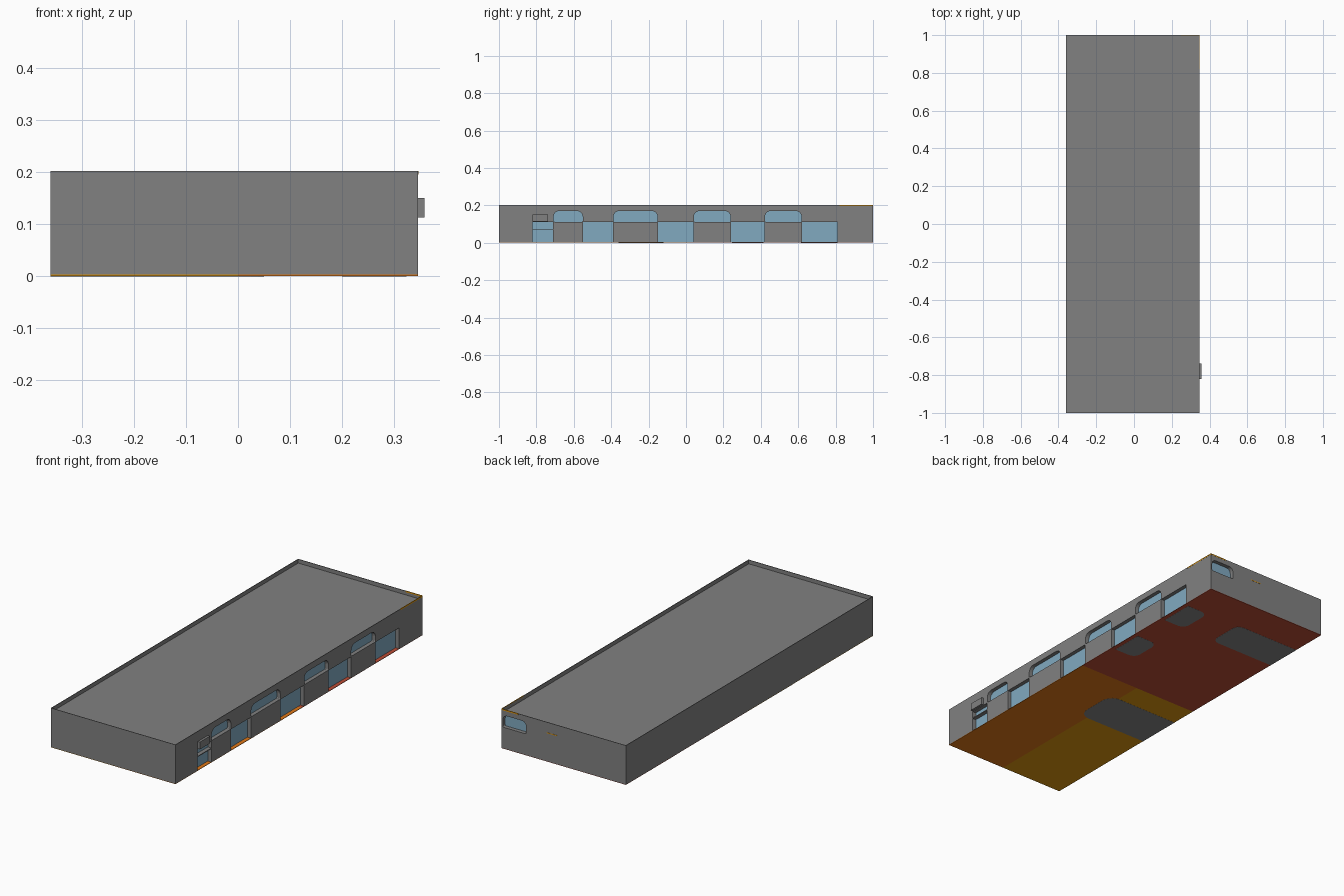
import bpy, bmesh, math

if "Cube" in bpy.data.objects:
    bpy.data.objects.remove(bpy.data.objects["Cube"])

X0, X1, H = -0.36, 0.346, 0.202
DEPTH = 0.022          # recess depth of doors and windows
FLOOR = 0.003


def material(name, rgb):
    m = bpy.data.materials.new(name)
    m.diffuse_color = (*rgb, 1)
    m.use_nodes = True
    m.node_tree.nodes["Principled BSDF"].inputs["Base Color"].default_value = m.diffuse_color
    return m


GREY = material("wall grey", (0.22, 0.22, 0.22))
MAT = material("mat grey", (0.24, 0.24, 0.24))
BLUE = material("glass blue", (0.22, 0.40, 0.53))
RED = material("floor red", (0.50, 0.075, 0.037))
ORANGE = material("floor orange", (0.75, 0.19, 0.009))
YELLOW = material("floor yellow", (0.75, 0.31, 0.005))


def prism(name, outline, axis, lo, hi, mat):
    """Extrude a 2D outline along an axis between lo and hi."""
    place = {"x": lambda a, b, d: (d, a, b),
             "y": lambda a, b, d: (a, d, b),
             "z": lambda a, b, d: (a, b, d)}[axis]
    bm = bmesh.new()
    low = [bm.verts.new(place(a, b, lo)) for a, b in outline]
    high = [bm.verts.new(place(a, b, hi)) for a, b in outline]
    bm.faces.new(low)
    bm.faces.new(high)
    n = len(outline)
    for i in range(n):
        j = (i + 1) % n
        bm.faces.new((low[i], low[j], high[j], high[i]))
    bmesh.ops.recalc_face_normals(bm, faces=bm.faces)
    me = bpy.data.meshes.new(name)
    bm.to_mesh(me)
    bm.free()
    me.materials.append(mat)
    ob = bpy.data.objects.new(name, me)
    bpy.context.collection.objects.link(ob)
    return ob


def rect(a0, a1, b0, b1, radii=(0, 0, 0, 0)):
    """Rectangle outline, counter-clockwise from lower left, rounded per corner."""
    pts = []
    corners = [(a0, b0, 1, 1), (a1, b0, -1, 1), (a1, b1, -1, -1), (a0, b1, 1, -1)]
    for k, ((a, b, sa, sb), r) in enumerate(zip(corners, radii)):
        if not r:
            pts.append((a, b))
            continue
        for s in range(6):
            t = math.pi + k * math.pi / 2 + s * math.pi / 10
            pts.append((a + sa * r + r * math.cos(t), b + sb * r + r * math.sin(t)))
    return pts


def box(name, x0, x1, y0, y1, z0, z1, mat):
    return prism(name, rect(x0, x1, y0, y1), "z", z0, z1, mat)


# Building shell, with the roof sunk behind a thin parapet
body = box("building_walls", X0, X1, -1, 1, FLOOR, H, GREY)
cutters = [box("roof_cutter", X0 + .003, X1 - .003, -.997, .997, .182, .3, GREY)]

# Door and window openings: cut a recess, then set glass at its back
doors = [(-.82, -.71), (-.55, -.39), (-.15, .04), (.24, .42), (.62, .81)]
windows = [(-.708, -.552), (-.388, -.152), (.042, .238), (.422, .618)]
for a, b in doors:
    cutters.append(prism("door_cutter", rect(a, b, -.05, .11), "x", X1 - DEPTH, .4, GREY))
    prism("door_glass", rect(a, b, FLOOR, .11), "x", X1 - DEPTH - .002, X1 - DEPTH + .002, BLUE)
for a, b in windows:
    shape = rect(a, b, .112, .17, (.006, .006, .03, .03))
    cutters.append(prism("window_cutter", shape, "x", X1 - DEPTH, .4, GREY))
    prism("window_glass", shape, "x", X1 - DEPTH - .002, X1 - DEPTH + .002, BLUE)
back = rect(.205, .338, .11, .172, (.006, .006, .025, .025))
cutters.append(prism("back_window_cutter", back, "y", 1 - DEPTH, 1.1, GREY))
prism("back_window_glass", back, "y", .998 - DEPTH, 1.002 - DEPTH, BLUE)

bpy.context.view_layer.objects.active = body
for c in cutters:
    mod = body.modifiers.new("cut", "BOOLEAN")
    mod.operation, mod.solver, mod.object = "DIFFERENCE", "EXACT", c
    bpy.ops.object.modifier_apply(modifier=mod.name)
    bpy.data.objects.remove(c)

# Coloured floor zones, visible from below and in the doorways
box("floor_red", X0, X1, .02, 1, 0.0005, FLOOR, RED)
box("floor_orange", 0, X1, -1, .02, 0.0005, FLOOR, ORANGE)
box("floor_yellow", X0, 0, -1, .02, 0.0005, FLOOR, YELLOW)

# Grey floor areas with rounded inner corners
for x0, x1, y0, y1, r in [(X0, .05, -.36, -.12, (0, .06, .06, 0)),
                          (X0, .015, .615, .81, (0, .04, .04, 0)),
                          (.2, X1 - DEPTH, .245, .415, (.04, 0, 0, .04)),
                          (.2, X1 - DEPTH, .62, .80, (.04, 0, 0, .04))]:
    prism("floor_grey_area", rect(x0, x1, y0, y1, r), "z", 0, .002, MAT)

# Service hatch: wall box and counter ledge in the first doorway
box("wall_box", X1 - .002, .358, -.82, -.738, .113, .15, GREY)
box("counter_ledge", X1 - DEPTH, X1, -.82, -.71, .071, .075, GREY)

# Thin yellow trim on the parapet and small strip on the back wall
box("parapet_trim_side", X1 - .003, X1 + .0005, .82, 1, .196, H + .0005, YELLOW)
box("parapet_trim_back", .25, X1, .997, 1.0005, .196, H + .0005, YELLOW)
box("back_wall_strip", .03, .09, .999, 1.001, .146, .15, YELLOW)
